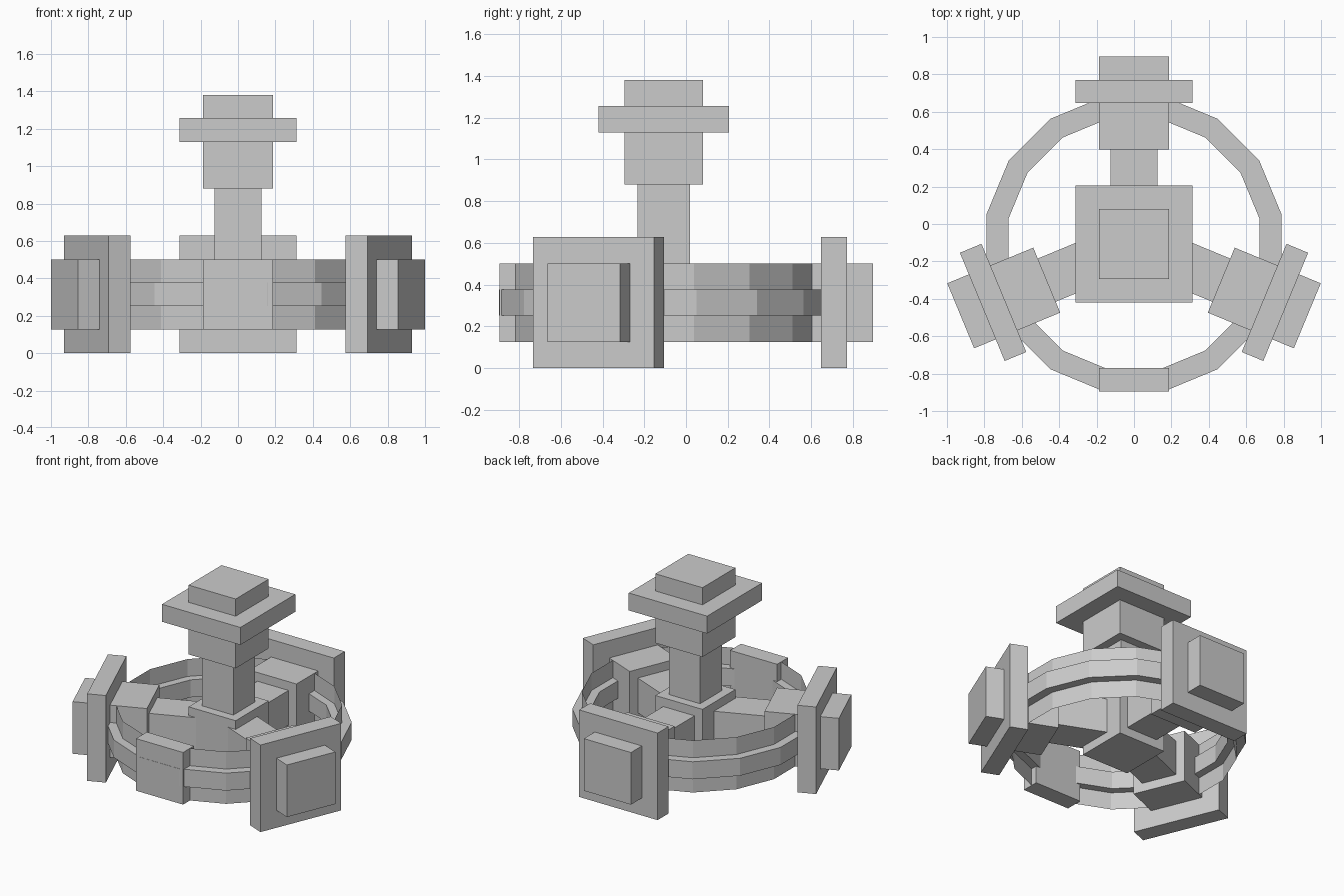
import bpy, bmesh, math
from mathutils import Matrix, Vector

default = bpy.data.objects.get("Cube")
if default:
    bpy.data.objects.remove(default, do_unlink=True)

CENTRE = Matrix.Translation((0, -0.107, 0))
SIDES = 16

grey = bpy.data.materials.new("plain_grey")
grey.use_nodes = True
grey.diffuse_color = (0.6, 0.6, 0.6, 1)
grey.node_tree.nodes["Principled BSDF"].inputs["Base Color"].default_value = (0.6, 0.6, 0.6, 1)


def finish(name, bm, turn=0.0):
    """Turn a mesh about the wheel axis, move it to the wheel centre and link it."""
    bm.transform(CENTRE @ Matrix.Rotation(math.radians(turn), 4, "Z"))
    bmesh.ops.recalc_face_normals(bm, faces=bm.faces)
    mesh = bpy.data.meshes.new(name)
    bm.to_mesh(mesh)
    bm.free()
    mesh.materials.append(grey)
    obj = bpy.data.objects.new(name, mesh)
    bpy.context.collection.objects.link(obj)


def box(name, x, y, z, turn=0.0):
    """Box from (low, high) ranges along each axis."""
    bm = bmesh.new()
    bmesh.ops.create_cube(bm, size=1)
    low, high = (Vector(p) for p in zip(x, y, z))
    size = high - low
    bm.transform(Matrix.Translation((low + high) / 2) @ Matrix.Diagonal((*size, 1)))
    finish(name, bm, turn)


def ring(name, profile, closed):
    """Sweep a (radius, height) profile around the wheel axis."""
    bm = bmesh.new()
    step = math.tau / SIDES
    loops = [[bm.verts.new((r * math.cos(step * (i + 0.5)), r * math.sin(step * (i + 0.5)), z))
              for r, z in profile] for i in range(SIDES)]
    count = len(profile)
    for i in range(SIDES):
        a, b = loops[i], loops[(i + 1) % SIDES]
        for j in range(count if closed else count - 1):
            k = (j + 1) % count
            bm.faces.new((a[j], b[j], b[k], a[k]))
    finish(name, bm)


# Handle column and hub, stacked on the wheel axis
for name, half, z in (("hub", 0.188, (0.126, 0.502)),
                      ("handle_stem", 0.125, (0.502, 0.88)),
                      ("handle_neck", 0.188, (0.88, 1.13)),
                      ("handle_flange", 0.313, (1.13, 1.256)),
                      ("handle_cap", 0.188, (1.256, 1.38))):
    box(name, (-half, half), (-half, half), z)

# Rim: a thin wall with a solid band around its middle
ring("rim_wall", [(0.742, 0.126), (0.742, 0.502)], False)
ring("rim_band", [(0.685, 0.251), (0.805, 0.251), (0.805, 0.377), (0.685, 0.377)], True)

# Front panel on the rim
box("front_panel", (-0.188, 0.188), (-0.788, -0.664), (0.126, 0.502))

# Three spokes, each with an inner block, a wide plate and an outer pad
for side, turn in (("back", 0), ("left", -112.5), ("right", 112.5)):
    for part, half, y, z in (("spoke", 0.125, (0.1, 0.52), (0.189, 0.439)),
                             ("spoke_block", 0.188, (0.505, 0.753), (0.126, 0.502)),
                             ("spoke_plate", 0.313, (0.753, 0.878), (0, 0.628)),
                             ("spoke_pad", 0.188, (0.878, 1.003), (0.126, 0.502))):
        box(f"{side}_{part}", (-half, half), y, z, turn)
